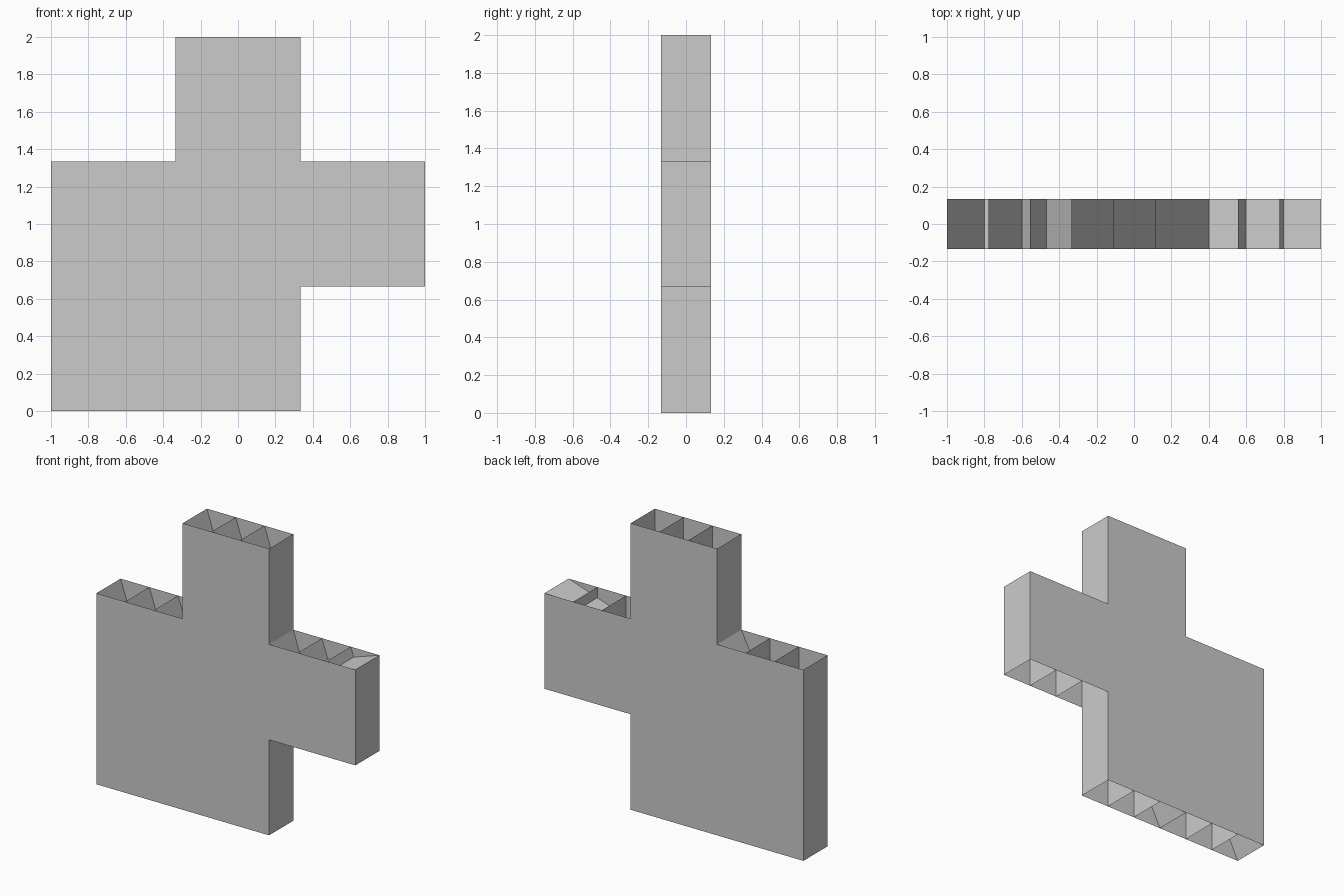
import bpy

if "Cube" in bpy.data.objects:
    bpy.data.objects.remove(bpy.data.objects["Cube"])

U = 2 / 3      # cell size
W = U / 3      # rib spacing
D = 2 / 15     # half depth


def make_object(name, verts, faces):
    mesh = bpy.data.meshes.new(name)
    mesh.from_pydata(verts, [], faces)
    mesh.update()
    obj = bpy.data.objects.new(name, mesh)
    bpy.context.collection.objects.link(obj)
    return obj


def sheets(name, segments):
    """Thin sheets: each (x, z)-(x, z) segment swept through the depth."""
    verts, faces = [], []
    for (x0, z0), (x1, z1) in segments:
        n = len(verts)
        verts += [(x0, -D, z0), (x1, -D, z1), (x1, D, z1), (x0, D, z0)]
        faces.append((n, n + 1, n + 2, n + 3))
    return make_object(name, verts, faces)


# Front and back plates share one stepped outline (in cell units)
outline = [(0, 0), (2, 0), (2, 1), (3, 1), (3, 2), (2, 2),
           (2, 3), (1, 3), (1, 2), (0, 2)]
pts = [(-1 + a * U, b * U) for a, b in outline]
n = len(pts)
make_object("front_plate", [(x, -D, z) for x, z in pts], [tuple(range(n))])
make_object("back_plate", [(x, D, z) for x, z in pts], [tuple(reversed(range(n)))])

# Outer side walls (top and bottom edges stay open)
walls = []
for i in range(n):
    a, b = pts[i], pts[(i + 1) % n]
    if abs(a[0] - b[0]) < 1e-6:
        walls.append((b, a))
sheets("side_walls", walls)

# Upright ribs and slanted braces inside every cell
cells = [(0, 0), (1, 0), (0, 1), (1, 1), (2, 1), (1, 2)]
ribs, braces = [], []
for cx, cz in cells:
    x, z = -1 + cx * U, cz * U
    for i in range(3):
        xi = x + i * W
        braces.append(((xi, z + U), (xi + W, z)))
        if i > 0 or (cx - 1, cz) in cells:
            ribs.append(((xi, z), (xi, z + U)))
sheets("upright_ribs", ribs)
sheets("slanted_braces", braces)

# Long diagonal ramps through the middle row and the two lower columns
sheets("long_ramps", [((-1, U), (1, 2 * U)),
                      ((-1, 0), (-1 + U, 2 * U)),
                      ((-1 + U, 0), (-1 + 2 * U, 2 * U))])
